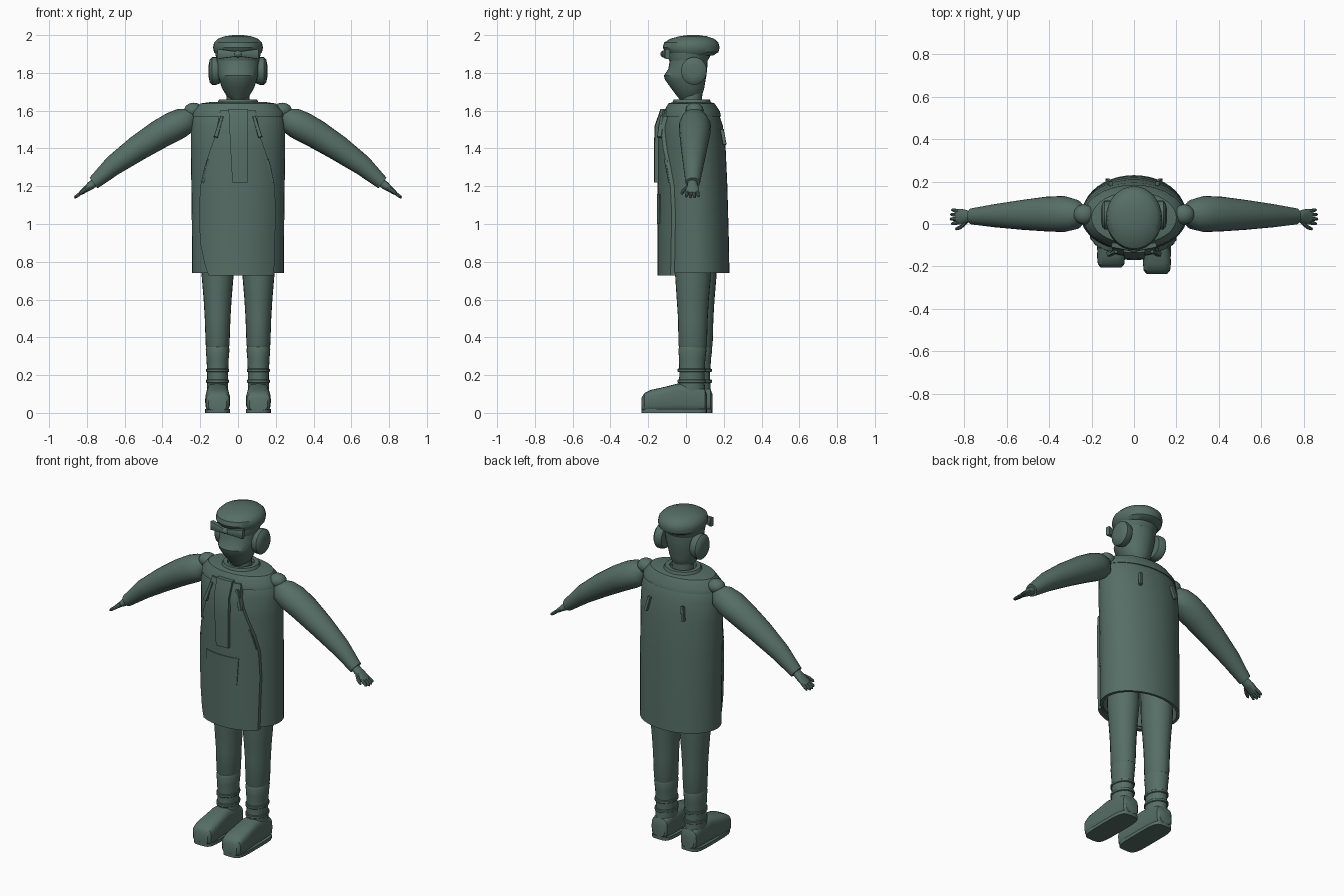
import bpy, bmesh, math
from mathutils import Vector as V

green = bpy.data.materials.new("dark_green")
green.diffuse_color = (0.092, 0.155, 0.13, 1)


def finish(name, bm, angle=35):
    bmesh.ops.recalc_face_normals(bm, faces=bm.faces)
    me = bpy.data.meshes.new(name)
    bm.to_mesh(me)
    bm.free()
    me.materials.append(green)
    ob = bpy.data.objects.new(name, me)
    bpy.context.collection.objects.link(ob)
    bpy.ops.object.select_all(action='DESELECT')
    ob.select_set(True)
    bpy.context.view_layer.objects.active = ob
    bpy.ops.object.shade_smooth_by_angle(angle=math.radians(angle))
    return ob


def loft(name, rings, n=24, caps=True, power=2.0, angle=35):
    """Skin rings given as (centre, half axis u, half axis v)."""
    bm = bmesh.new()
    loops = []
    for c, u, v in rings:
        loop = []
        for i in range(n):
            a = 2 * math.pi * i / n
            co, si = math.cos(a), math.sin(a)
            p = math.copysign(abs(co) ** (2 / power), co)
            q = math.copysign(abs(si) ** (2 / power), si)
            loop.append(bm.verts.new(V(c) + V(u) * p + V(v) * q))
        loops.append(loop)
    for a, b in zip(loops, loops[1:]):
        for i in range(n):
            j = (i + 1) % n
            bm.faces.new((a[i], a[j], b[j], b[i]))
    if caps:
        bm.faces.new(loops[0])
        bm.faces.new(loops[-1])
    return finish(name, bm, angle)


def upright(name, rows, x=0, dy=0, **kw):
    """Vertical loft from rows of (z, half width, front y, back y)."""
    return loft(name, [((x, (f + b) / 2 + dy, z), (w, 0, 0), (0, (b - f) / 2, 0))
                       for z, w, f, b in rows], **kw)


def ball(name, centre, size, seg=20):
    bm = bmesh.new()
    bmesh.ops.create_uvsphere(bm, u_segments=seg, v_segments=12, radius=1)
    for v in bm.verts:
        v.co = V(centre) + V([a * b for a, b in zip(v.co, size)])
    return finish(name, bm)


def slab(name, a, b, wide, thick):
    """Tapering strip from point a to point b."""
    a, b = V(a), V(b)
    side = (b - a).cross(V((0, 1, 0))).normalized()
    up = side.cross(b - a).normalized()
    return loft(name, [(p, side * w, up * thick) for p, w in ((a, wide[0]), (b, wide[1]))],
                n=12, power=7)


# Coat: rows of height, half width, front and back, folded inwards at the hem
coat = [(0.74, .243, -.13, .23), (0.95, .244, -.13, .226), (1.2, .247, -.13, .219),
        (1.4, .25, -.13, .21), (1.52, .25, -.126, .195), (1.59, .235, -.105, .172),
        (1.63, .20, -.085, .145), (1.645, .11, -.06, .125)]
upright("coat", [(1.1, .20, -.10, .19), (0.74, .225, -.115, .215)] + coat, n=40)


def front_at(x, z):
    for a, b in zip(coat, coat[1:]):
        if z <= b[0]:
            break
    t = max(0, min(1, (z - a[0]) / (b[0] - a[0])))
    _, w, f, k = [p + (q - p) * t for p, q in zip(a, b)]
    return (f + k) / 2 - (k - f) / 2 * math.sqrt(max(0, 1 - (x / w) ** 2))


def front_panel(name, rows, gap, thick, cols=14):
    """Cloth that follows the coat's front, rows of (z, left x, right x)."""
    bm = bmesh.new()
    grid = []
    for z, l, r in rows:
        xs = [l + (r - l) * i / cols for i in range(cols + 1)]
        grid.append([[bm.verts.new((x, front_at(x, z) - d, z)) for x in xs]
                     for d in (gap, gap - thick)])
    for a, b in zip(grid, grid[1:]):
        for k in (0, 1):
            for i in range(cols):
                bm.faces.new((a[k][i], a[k][i + 1], b[k][i + 1], b[k][i]))
        for i in (0, cols):
            bm.faces.new((a[0][i], b[0][i], b[1][i], a[1][i]))
    for g in (grid[0], grid[-1]):
        for i in range(cols):
            bm.faces.new((g[0][i], g[0][i + 1], g[1][i + 1], g[1][i]))
    return finish(name, bm, 40)


# Apron, its pocket, bib band and hanging scarf
front_panel("apron", [(.727, -.155, .19), (.78, -.175, .192), (.9, -.2, .195), (1.05, -.207, .2),
                      (1.2, -.2, .195), (1.3, -.178, .175), (1.4, -.145, .14), (1.48, -.115, .112),
                      (1.59, -.1, .1)], .02, .03)
front_panel("apron_pocket", [(1.0, -.11, .09), (1.16, -.12, .1)], .024, .006)
front_panel("bib_band", [(1.475, -.118, .118), (1.52, -.11, .11), (1.6, -.095, .095)], .024, .02)
front_panel("scarf_tail", [(1.22, -.03, .05), (1.4, -.04, .05), (1.52, -.046, .05),
                           (1.61, -.05, .052)], .04, .035, 6)

# Shoulder yoke, collar and neck
upright("shoulder_yoke", [(1.57, .243, -.122, .185), (1.595, .24, -.118, .18),
                          (1.638, .2, -.094, .152), (1.645, .15, -.07, .13)], n=40)
upright("collar", [(1.62, .12, -.075, .135), (1.65, .105, -.07, .13), (1.66, .1, -.065, .125),
                   (1.66, .075, -.045, .1), (1.64, .07, -.04, .095)], n=32)
upright("neck", [(1.6, .07, -.03, .09), (1.66, .06, -.025, .085), (1.74, .065, -.02, .09)])

# Head with a pointed face
upright("head", [(1.655, .035, -.03, .06), (1.68, .062, -.05, .085), (1.72, .085, -.08, .097),
                 (1.765, .1, -.112, .104), (1.785, .106, -.117, .108), (1.82, .11, -.094, .112),
                 (1.87, .113, -.085, .115), (1.92, .11, -.08, .115)], n=28)

# Cap: fitted band and soft crown
upright("cap_band", [(1.865, .112, -.09, .115), (1.9, .12, -.1, .135), (1.93, .12, -.1, .14)], n=32)
upright("cap_crown", [(1.893, .112, -.09, .145), (1.91, .127, -.11, .172), (1.935, .132, -.123, .178),
                      (1.96, .127, -.116, .172), (1.98, .108, -.085, .15), (1.994, .07, -.035, .11),
                      (2.0, .025, .01, .065)], n=32)
ball("bow_knot", (0, -.118, 1.9), (.022, .018, .018))

for s, side in ((1, "left"), (-1, "right")):
    # Ribbon wing on the cap and round ear cover
    slab("bow_wing_" + side, (0, -.118, 1.9), (s * .105, -.098, 1.9), (.012, .027), .013)
    loft("ear_cover_" + side, [((s * x, .042, 1.81), (0, r, 0), (0, 0, r * 1.08))
                               for x, r in ((.095, .06), (.115, .068), (.138, .068),
                                            (.15, .055), (.155, .03))], n=24)

    # Straps and toggles on front and back of the coat
    slab("front_toggle_" + side, (s * .085, -.125, 1.57), (s * .118, -.142, 1.46), (.008, .011), .012)
    slab("back_toggle_" + side, (s * .11, .19, 1.5), (s * .125, .205, 1.42), (.009, .009), .01)
    slab("side_tie_" + side, (s * .155, -.108, 1.34), (s * .185, -.085, 1.22), (.009, .005), .008)

    # Shoulder joint and sleeve
    ball("shoulder_joint_" + side, (s * .235, .045, 1.602), (.05, .047, .04))
    d = V((s * .8, 0, -.6))
    u = V((s * .6, 0, .8))
    arm = [(.243, 1.58, .035, .04, .045), (.275, 1.552, .072, .07, .045),
           (.33, 1.522, .08, .085, .047), (.41, 1.478, .077, .082, .047),
           (.53, 1.402, .068, .07, .043), (.66, 1.31, .054, .054, .039),
           (.765, 1.217, .035, .038, .036)]
    loft("sleeve_" + side, [((s * x, y, z), u * r, (0, ry, 0)) for x, z, r, ry, y in arm])

    # Hand: wrist, palm, fingers and thumb
    w = V((s * .755, .034, 1.222))
    loft("palm_" + side, [(w + d * t, u * h, (0, k, 0)) for t, h, k in
                          ((0, .022, .026), (.035, .022, .028), (.055, .017, .036),
                           (.085, .013, .037), (.1, .01, .034))], n=14)
    for i in range(4):
        y = (i - 1.5) * .018
        end = .142 - .007 * abs(i - 1.4)
        loft("finger_%d_%s" % (i + 1, side),
             [(w + d * t + V((0, y * k, 0)), u * r, (0, r, 0)) for t, k, r in
              ((.085, 1, .0095), (.115, 1.1, .009), (end - .006, 1.2, .0075), (end, 1.2, .003))], n=8)
    loft("thumb_" + side, [(w + d * t + V((0, y, 0)), u * r, (0, r, 0)) for t, y, r in
                           ((.045, -.025, .012), (.075, -.048, .01), (.1, -.056, .008),
                            (.108, -.057, .003))], n=8)

    # Legs stand slightly staggered, front to back
    x, dy = s * .108, -.015 * s
    upright("trouser_leg_" + side,
            [(.345, .059, -.02, .122), (.36, .063, -.025, .126), (.5, .068, -.027, .13),
             (.6, .074, -.034, .136), (.72, .084, -.042, .146), (.95, .088, -.046, .15)], x, dy)
    upright("boot_shaft_" + side,
            [(.1, .054, -.03, .118), (.15, .056, -.024, .114), (.2, .055, -.02, .112),
             (.29, .059, -.022, .118), (.335, .063, -.026, .124), (.35, .059, -.02, .12)], x, dy)
    for z in (.168, .225):
        upright("boot_strap_%d_%s" % (z * 1000, side),
                [(z - .009, .057, -.026, .118), (z - .006, .0605, -.03, .122),
                 (z + .006, .0605, -.03, .122), (z + .009, .057, -.026, .118)], x, dy)

    # Boot foot: sections from heel to toe with a flat sole
    foot = [(.125, .04, .02, .10), (.115, .052, .008, .125), (.06, .056, .005, .15),
            (-.03, .059, .005, .155), (-.1, .063, .005, .137), (-.17, .066, .005, .122),
            (-.205, .062, .005, .105), (-.22, .048, .012, .08)]
    loft("boot_foot_" + side, [((x, y + dy, (lo + hi) / 2), (r, 0, 0), (0, 0, (hi - lo) / 2))
                               for y, r, lo, hi in foot], n=24, power=3.4)
    loft("boot_sole_" + side, [((x, -.048 + dy, z), (.066, 0, 0), (0, .173, 0))
                               for z in (0, .02)], n=32, power=4.5)
